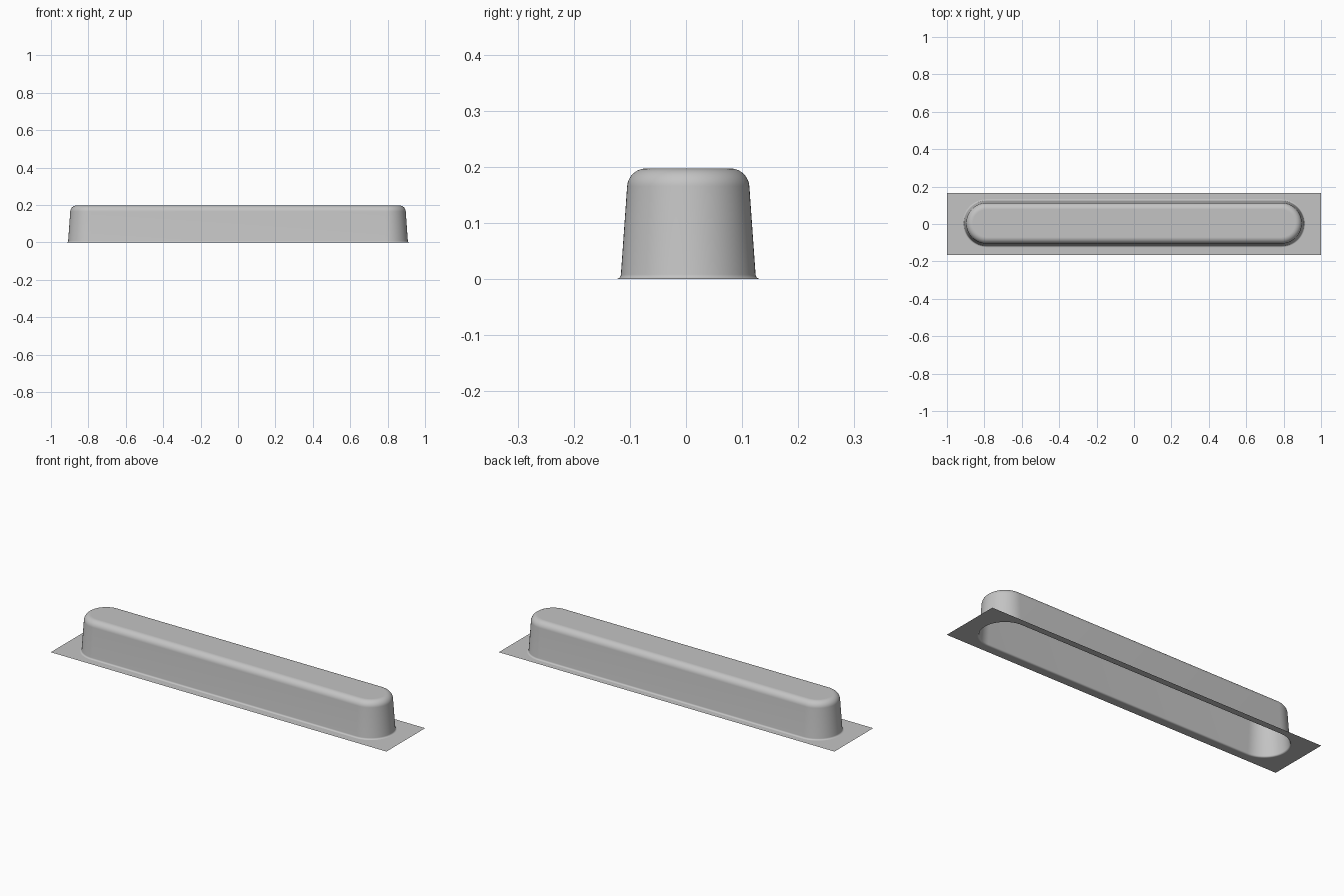
import bpy
import bmesh
from math import sin, cos, radians, pi

cube = bpy.data.objects.get("Cube")
if cube:
    bpy.data.objects.remove(cube, do_unlink=True)

HALF_RUN = 0.788      # centre of each rounded end
CENTRE_Y = 0.004
ARC_STEPS = 32
FLANGE_Y = 0.165


def arc(cx, cz, r, start, end, steps):
    angles = [radians(start + (end - start) * i / steps) for i in range(steps + 1)]
    return [(cx + r * cos(a), cz + r * sin(a)) for a in angles]


def stadium(bm, r, z):
    """Closed ring with straight sides and semicircular ends."""
    ring = []
    for side in (1, -1):
        for i in range(ARC_STEPS + 1):
            a = -pi / 2 + pi * i / ARC_STEPS
            ring.append(bm.verts.new((side * (HALF_RUN + r * cos(a)),
                                      CENTRE_Y + side * r * sin(a), z)))
    return ring


# Cross-section: foot fillet, tapered wall, rounded shoulder
profile = arc(0.1285, 0.0085, 0.0085, 270, 184, 6)
profile += arc(0.075, 0.163, 0.034, 4, 90, 12)

bm = bmesh.new()
rings = [stadium(bm, r, z) for r, z in profile]

# Wall
for low, high in zip(rings, rings[1:]):
    for i in range(len(low)):
        j = (i + 1) % len(low)
        bm.faces.new((low[i], low[j], high[j], high[i])).smooth = True

# Flat top
bm.faces.new(rings[-1])

# Flange around the open underside
corners = [bm.verts.new((x, y * FLANGE_Y, 0))
           for x, y in ((-1, -1), (1, -1), (1, 1), (-1, 1))]
edges = [bm.edges.new((corners[i], corners[(i + 1) % 4])) for i in range(4)]
foot = rings[0]
edges += [bm.edges.get((foot[i], foot[(i + 1) % len(foot)])) for i in range(len(foot))]
filled = bmesh.ops.triangle_fill(bm, edges=edges, use_beauty=True, normal=(0, 0, 1))
for face in filled["geom"]:
    if isinstance(face, bmesh.types.BMFace):
        face.normal_update()
        if face.normal.z < 0:
            face.normal_flip()

mesh = bpy.data.meshes.new("raised_cover")
bm.to_mesh(mesh)
bm.free()
cover = bpy.data.objects.new("raised_cover", mesh)
bpy.context.collection.objects.link(cover)

# Plain grey
grey = bpy.data.materials.new("plain grey")
grey.use_nodes = True
colour = (0.55, 0.55, 0.55, 1)
grey.diffuse_color = colour
grey.node_tree.nodes["Principled BSDF"].inputs["Base Color"].default_value = colour
mesh.materials.append(grey)
